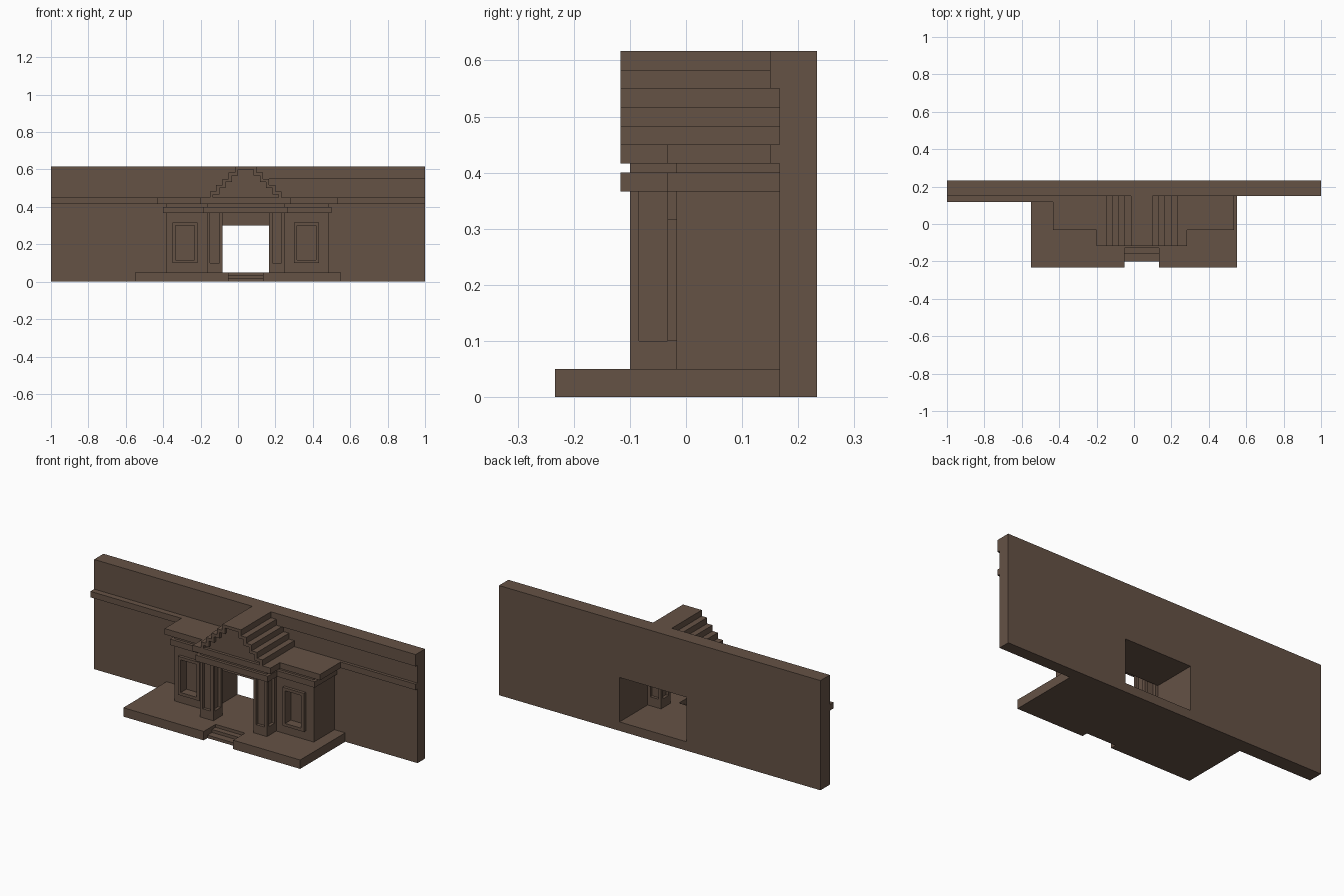
import bpy, bmesh

if "Cube" in bpy.data.objects:
    bpy.data.objects.remove(bpy.data.objects["Cube"], do_unlink=True)

stone = bpy.data.materials.new("brown_stone")
stone.use_nodes = True
COLOUR = (0.130, 0.084, 0.060, 1)
stone.diffuse_color = COLOUR
stone.node_tree.nodes["Principled BSDF"].inputs["Base Color"].default_value = COLOUR

U = 1 / 60  # building module: all sizes below are in modules


def prism(name, points, axis, lo, hi):
    """Extrude a flat outline along y (points are x, z) or z (points are x, y)."""
    bm = bmesh.new()
    place = (lambda a, b: (a * U, lo * U, b * U)) if axis == "y" else (lambda a, b: (a * U, b * U, lo * U))
    face = bm.faces.new([bm.verts.new(place(a, b)) for a, b in points])
    new = bmesh.ops.extrude_face_region(bm, geom=[face])["geom"]
    d = (hi - lo) * U
    bmesh.ops.translate(bm, verts=[v for v in new if isinstance(v, bmesh.types.BMVert)],
                        vec=(0, d, 0) if axis == "y" else (0, 0, d))
    bmesh.ops.recalc_face_normals(bm, faces=bm.faces)
    mesh = bpy.data.meshes.new(name)
    bm.to_mesh(mesh)
    bm.free()
    mesh.materials.append(stone)
    obj = bpy.data.objects.new(name, mesh)
    bpy.context.collection.objects.link(obj)
    return obj


def box(name, x, y, z):
    return prism(name, [(x[0], y[0]), (x[1], y[0]), (x[1], y[1]), (x[0], y[1])], "z", *z)


def cut(obj, x, y, z):
    """Carve a box-shaped opening out of an object."""
    cutter = box("cutter", x, y, z)
    cutter.hide_render = True
    mod = obj.modifiers.new("opening", "BOOLEAN")
    mod.operation, mod.solver, mod.object = "DIFFERENCE", "EXACT", cutter
    bpy.context.view_layer.objects.active = obj
    bpy.ops.object.modifier_apply(modifier=mod.name)
    bpy.data.objects.remove(cutter, do_unlink=True)


# Long back wall, thicker on its right half, pierced by the passage
wall = prism("back_wall", [(-60, 9), (3, 9), (3, 10), (60, 10), (60, 14), (-60, 14)], "z", 0, 37)
cut(wall, (-10, 15), (5, 20), (3, 18))
box("right_wall_ledge", (-60, -26), (7, 9), (25, 27))
box("left_wall_ledge", (32, 60), (9, 10), (25, 27))
box("left_wall_top_band", (3, 60), (9, 10), (33, 37))

# Platform with two steps set into its front
platform = box("platform", (-33, 33), (-14, 10), (0, 3))
cut(platform, (-3, 8), (-20, -7.7), (-1, 5))
box("lower_step", (-3, 8), (-12, -7.7), (0, 1))
box("upper_step", (-3, 8), (-9.6, -7.7), (1, 2))

# Main block with the passage and one recessed window on each side
block = box("main_block", (-23, 29), (-1, 10), (3, 25))
cut(block, (-10, 15), (-5, 20), (2.9, 18))
for side, x0 in (("right", -21), ("left", 18)):
    x1 = x0 + 8
    cut(block, (x0 + 1, x1 - 1), (-5, 1), (7, 18))
    frame = box(side + "_window_frame", (x0, x1), (-2, -1), (6, 19))
    cut(frame, (x0 + 1, x1 - 1), (-5, 5), (7, 18))

# Mouldings of the main block
box("block_cornice", (-24, 30), (-2, 10), (22, 24))
box("block_roof_slab", (-26, 32), (-2, 10), (25, 27))

# Porch pillars: solid foot, slim core, four corner posts
for side, x0 in (("right", -10), ("left", 10)):
    box(side + "_pillar_foot", (x0, x0 + 5), (-6, -1), (3, 6))
    box(side + "_pillar_core", (x0 + 1, x0 + 4), (-5, -2), (6, 22))
    for i, px in enumerate((x0, x0 + 4)):
        for j, py in enumerate((-6, -2)):
            box(f"{side}_pillar_post_{i}{j}", (px, px + 1), (py, py + 1), (6, 22))

# Porch mouldings
box("porch_cornice", (-11, 16), (-7, -1), (22, 24))
box("porch_frieze", (-10, 15), (-6, -1), (24, 25))
box("porch_roof_slab", (-12, 17), (-7, -1), (25, 27))


# Stepped gable roof with a raised border around the sunk front panel
def steps(inset):
    left, right = [], []
    for i in range(5):
        low = 27 if i == 0 else 27 + 2 * i - inset
        high = 29 + 2 * i - inset
        left += [(-9 + 2 * i + inset, low), (-9 + 2 * i + inset, high)]
        right += [(14 - 2 * i - inset, low), (14 - 2 * i - inset, high)]
    return left + right[::-1]


prism("stepped_roof", steps(0), "y", -6, 10)
prism("gable_border", steps(0) + steps(1)[::-1], "y", -7, -6)
